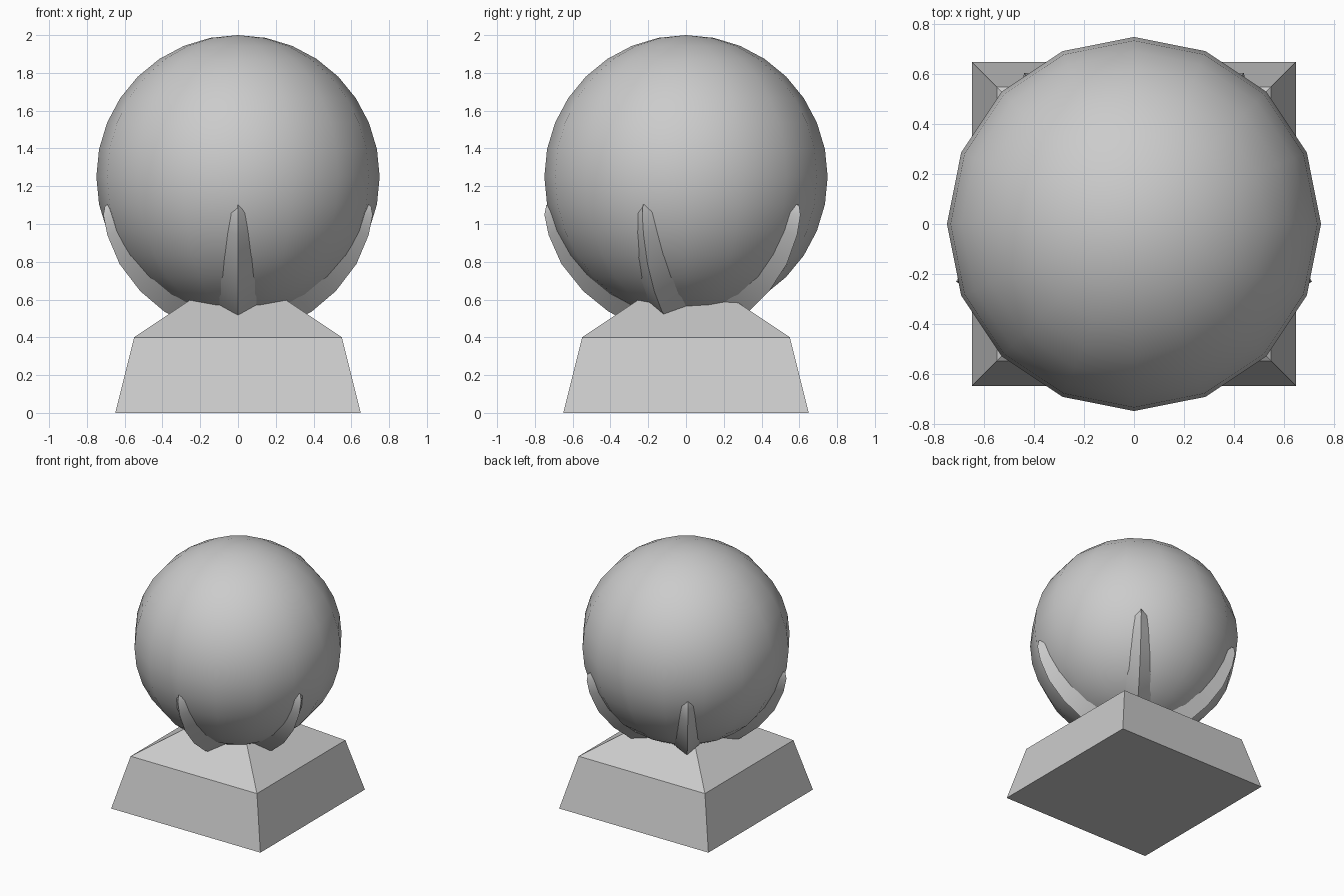
import bpy, bmesh
from math import sin, cos, radians, tau

if "Cube" in bpy.data.objects:
    bpy.data.objects.remove(bpy.data.objects["Cube"])


def make_object(name, bm, smooth=None):
    bmesh.ops.recalc_face_normals(bm, faces=bm.faces)
    mesh = bpy.data.meshes.new(name)
    bm.to_mesh(mesh)
    bm.free()
    obj = bpy.data.objects.new(name, mesh)
    bpy.context.collection.objects.link(obj)
    if smooth is not None:
        bpy.ops.object.select_all(action='DESELECT')
        obj.select_set(True)
        bpy.context.view_layer.objects.active = obj
        bpy.ops.object.shade_smooth_by_angle(angle=radians(smooth))
    return obj


def loft(bm, rings):
    # Joins equal-length closed rings and caps both ends
    loops = [[bm.verts.new(p) for p in ring] for ring in rings]
    n = len(loops[0])
    for a, b in zip(loops, loops[1:]):
        for i in range(n):
            j = (i + 1) % n
            bm.faces.new((a[i], a[j], b[j], b[i]))
    bm.faces.new(loops[0])
    bm.faces.new(loops[-1])


CENTRE_Z = 1.25

# Square plinth: tapered block with a sloping top
bm = bmesh.new()
loft(bm, [[(sx * h, sy * h, z) for sx, sy in ((-1, -1), (1, -1), (1, 1), (-1, 1))]
          for h, z in ((0.65, 0), (0.55, 0.4), (0.25, 0.6))])
make_object("plinth", bm)

# Ball
bm = bmesh.new()
bmesh.ops.create_uvsphere(bm, u_segments=16, v_segments=16, radius=0.75)
bmesh.ops.translate(bm, verts=bm.verts, vec=(0, 0, CENTRE_Z))
make_object("ball", bm, 30)

# Claws: degrees below the equator, ridge distance from ball centre, half width
PROFILE = [(11.5, 0.755, 0.006), (15, 0.776, 0.046), (23, 0.79, 0.064), (35, 0.805, 0.08),
           (48, 0.814, 0.097), (60, 0.823, 0.108), (70, 0.83, 0.112)]


def claw(name, turn):
    def point(angle, dist, side):
        r, z = dist * cos(angle), CENTRE_Z - dist * sin(angle)
        return (r * cos(turn) - side * sin(turn), r * sin(turn) + side * cos(turn), z)
    bm = bmesh.new()
    loft(bm, [[point(radians(a), d, 0), point(radians(a), 0.73, w), point(radians(a), 0.73, -w)]
              for a, d, w in PROFILE])
    make_object(name, bm, 30)


for i in range(5):
    claw(f"claw_{i + 1}", -tau / 4 + i * tau / 5)
